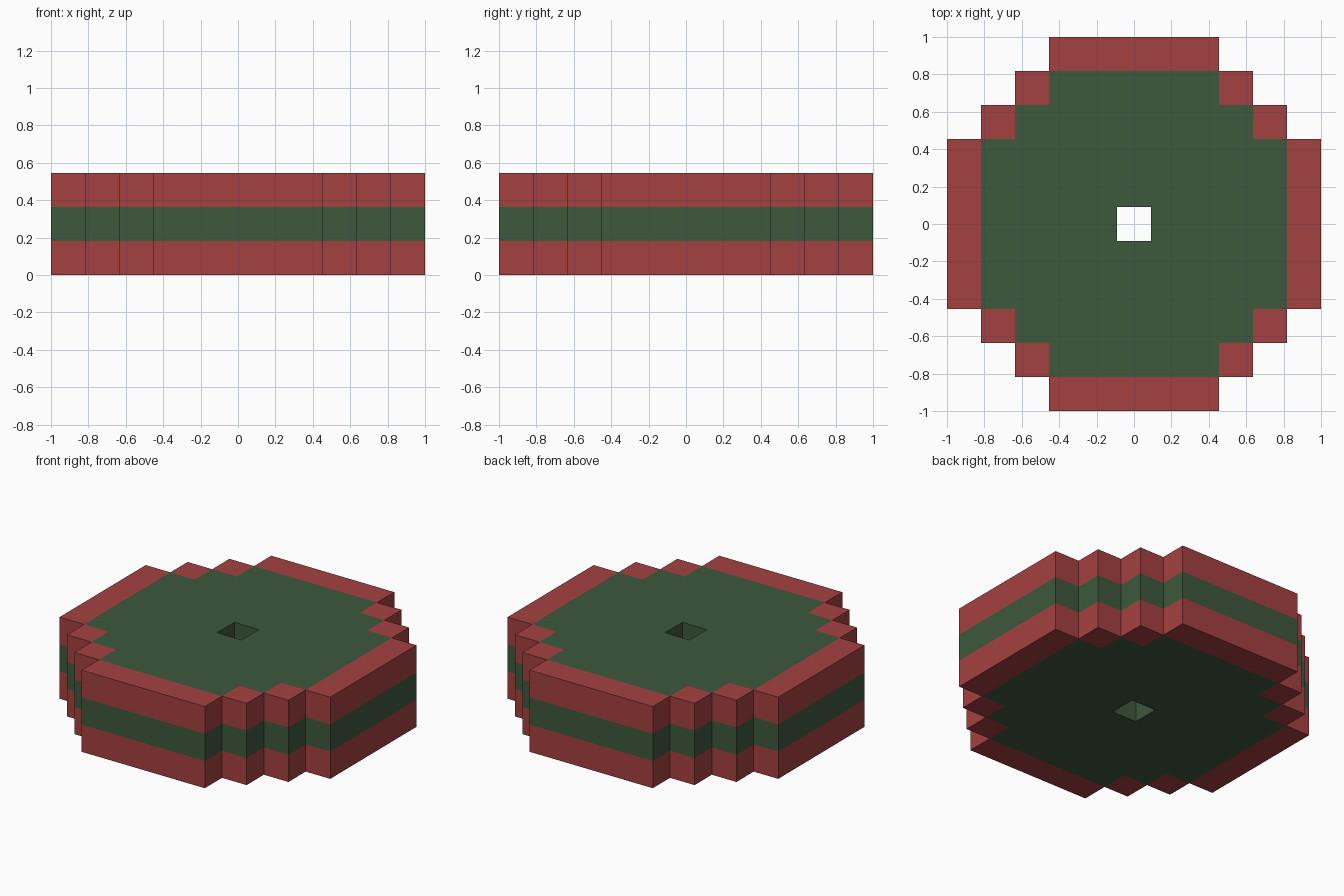
import bpy, bmesh
from mathutils import Vector

if "Cube" in bpy.data.objects:
    bpy.data.objects.remove(bpy.data.objects["Cube"])

U = 2 / 11                      # size of one block
HALF_WIDTH = [5, 5, 5, 4, 3, 2]  # half-width of each row, by distance from the middle
LAYERS = 3


def in_disc(x, y):
    return abs(y) <= 5 and abs(x) <= HALF_WIDTH[abs(y)]


def solid(x, y, z):
    return 0 <= z < LAYERS and in_disc(x, y) and (x, y) != (0, 0)


def is_rim(x, y):
    return not all(in_disc(x + a, y + b) for a, b in ((1, 0), (-1, 0), (0, 1), (0, -1)))


def material(name, rgb):
    m = bpy.data.materials.new(name)
    m.diffuse_color = (*rgb, 1)
    m.use_nodes = True
    m.node_tree.nodes["Principled BSDF"].inputs["Base Color"].default_value = m.diffuse_color
    return m


# Stepped wheel: only the exposed block faces, joined into one closed shell
bm = bmesh.new()
directions = [Vector(d) for d in ((1, 0, 0), (-1, 0, 0), (0, 1, 0), (0, -1, 0), (0, 0, 1), (0, 0, -1))]
for z in range(LAYERS):
    for y in range(-5, 6):
        for x in range(-5, 6):
            if not solid(x, y, z):
                continue
            centre = Vector((x, y, z + 0.5))
            for n in directions:
                if solid(x + int(n.x), y + int(n.y), z + int(n.z)):
                    continue
                u = Vector((n.y, n.z, n.x))
                v = n.cross(u)
                corners = [centre + (n + a * u + b * v) / 2
                           for a, b in ((-1, -1), (1, -1), (1, 1), (-1, 1))]
                face = bm.faces.new([bm.verts.new(c * U) for c in corners])
                # Red rim on the outer layers, green middle band and centre
                face.material_index = 1 if is_rim(x, y) and z != 1 else 0
bmesh.ops.remove_doubles(bm, verts=bm.verts[:], dist=0.001)

mesh = bpy.data.meshes.new("stepped_wheel")
bm.to_mesh(mesh)
bm.free()
mesh.materials.append(material("dark green", (0.0467, 0.0976, 0.0452)))
mesh.materials.append(material("brick red", (0.376, 0.0529, 0.0529)))
bpy.context.collection.objects.link(bpy.data.objects.new("stepped_wheel", mesh))
